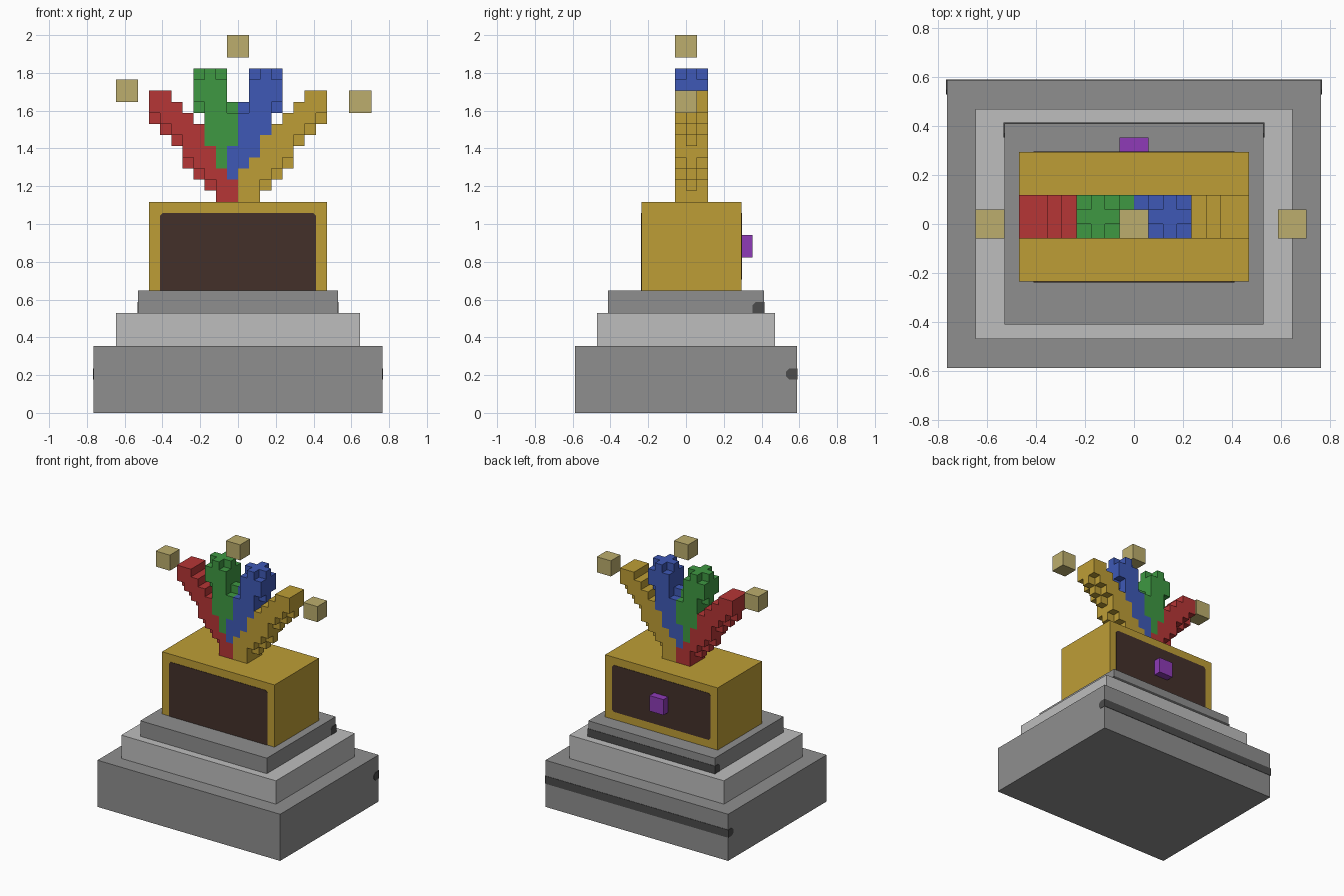
import bpy, bmesh
from mathutils import Vector

cube = bpy.data.objects.get("Cube")
if cube:
    bpy.data.objects.remove(cube, do_unlink=True)

U = 1 / 17      # size of one block
T = 0.003 / U   # plate thickness in blocks


def material(name, rgb):
    lin = [(c / 255 / 12.92 if c < 11 else ((c / 255 + 0.055) / 1.055) ** 2.4) for c in rgb] + [1]
    m = bpy.data.materials.new(name)
    m.use_nodes = True
    m.diffuse_color = lin
    m.node_tree.nodes["Principled BSDF"].inputs["Base Color"].default_value = lin
    return m


STONE = material("stone grey", (143, 143, 143))
PALE = material("pale grey", (190, 190, 190))
CHARCOAL = material("charcoal", (76, 76, 76))
GOLD = material("gold", (190, 158, 54))
BROWN = material("dark brown", (67, 48, 42))
RED = material("red", (182, 54, 54))
GREEN = material("green", (62, 152, 66))
BLUE = material("blue", (62, 89, 182))
SAND = material("sand", (188, 174, 109))
PURPLE = material("purple", (142, 59, 183))


def finish(name, bm, mat):
    bmesh.ops.recalc_face_normals(bm, faces=bm.faces)
    for v in bm.verts:
        v.co *= U
    me = bpy.data.meshes.new(name)
    bm.to_mesh(me)
    bm.free()
    me.materials.append(mat)
    ob = bpy.data.objects.new(name, me)
    bpy.context.collection.objects.link(ob)
    return ob


def box(name, lo, hi, mat):
    """Box between two corners, in blocks."""
    lo, hi = Vector(lo), Vector(hi)
    bm = bmesh.new()
    bmesh.ops.create_cube(bm, size=1)
    for v in bm.verts:
        v.co = (lo + hi) / 2 + v.co * (hi - lo)
    return finish(name, bm, mat)


def prism(name, outline, direction, mat):
    """Extrude a flat outline along a direction."""
    bm = bmesh.new()
    face = bm.faces.new([bm.verts.new(p) for p in outline])
    ext = bmesh.ops.extrude_face_region(bm, geom=[face])
    bmesh.ops.translate(bm, vec=direction, verts=[g for g in ext["geom"] if isinstance(g, bmesh.types.BMVert)])
    return finish(name, bm, mat)


# Stepped plinth
box("plinth_base", (-13, -10, 0), (13, 10, 6), STONE)
box("plinth_middle", (-11, -8, 6), (11, 8, 9), PALE)
box("plinth_top", (-9, -7, 9), (9, 7, 11), STONE)


# Dark bands along the back edge, wrapping round the ends
def band(name, half, back, z, low):
    x, y, c = half + T, back + T, 0.3
    profile = [(y, z), (y, z + 1), (back - 1 + c, z + 1), (back - 1, z + 1 - c)]
    profile += [(back - 1, z + c), (back - 1 + c, z)] if low else [(back - 1, z)]
    prism(name, [(-x, a, b) for a, b in profile], (2 * x, 0, 0), CHARCOAL)


band("base_band", 13, 10, 3, True)
band("top_band", 9, 7, 9, False)

# Golden case with dark panels front and back
box("case", (-8, -4, 11), (8, 5, 19), GOLD)


def panel(name, y, depth, z0, c0):
    c, w, z1 = 0.25, 7, 18
    pts = [(-w, z0 + c0), (-w, z1 - c), (-w + c, z1), (w - c, z1), (w, z1 - c), (w, z0 + c0)]
    if c0:
        pts += [(w - c0, z0), (-w + c0, z0)]
    prism(name, [(x, y, z) for x, z in pts], (0, depth, 0), BROWN)


panel("front_panel", -4, -T, 11, 0)
panel("back_panel", 5, T, 12, 0.25)
box("back_knob", (-1, 5, 14), (1, 6, 16), PURPLE)

# Floating cubes
for name, x, z in (("right_cube", -10, 28), ("top_cube", 0, 32), ("left_cube", 11, 27)):
    box(name, (x - 1, -1, z), (x + 1, 1, z + 2), SAND)

# Fan of four stalks: block cells mapped to a stalk name, later ones win
cells = {}


def outer_stalk(name, side):
    # (inner x, base z, width) of each stair step, mirrored by side
    for x0, z0, w in ((-1, 19, 3), (1, 20, 2), (2, 21, 2), (2, 22, 3),
                      (3, 23, 2), (4, 24, 2), (5, 25, 2), (6, 26, 2)):
        for x in range(x0, x0 + w):
            for z in range(z0, z0 + 3):
                if z0 == 19 and x + z < 19:
                    continue
                for y in (-1, 0, 1):
                    # lowest layer of each step is only the middle rib
                    if z == z0 and y != 0 and z0 > 19:
                        continue
                    if z > 19 and x < 0:
                        continue
                    cells[(x if side > 0 else -1 - x, y, z)] = name


def inner_stalk(name, side):
    # upright 3 x 3 columns with the corners cut at both ends
    for x0, z0, z1 in ((-1, 20, 25), (0, 23, 28), (1, 27, 31)):
        for x in range(x0, x0 + 3):
            for y in (-1, 0, 1):
                for z in range(z0, z1):
                    if z in (z0, z1 - 1) and x != x0 + 1 and y != 0:
                        continue
                    if z < 22 and x - x0 > z - 20:
                        continue
                    cells[(x if side > 0 else -1 - x, y, z)] = name


outer_stalk("red_stalk", -1)
inner_stalk("green_stalk", -1)
inner_stalk("blue_stalk", 1)
outer_stalk("gold_stalk", 1)


def build_stalk(name, mat):
    """Skin a stalk's cells, leaving out faces hidden by neighbours."""
    bm = bmesh.new()
    for cell in [c for c, n in cells.items() if n == name]:
        centre = Vector(cell) + Vector((0.5, 0.5, 0.5))
        for axis in range(3):
            for s in (-1, 1):
                n = Vector((0, 0, 0))
                n[axis] = s
                if tuple(int(round(v)) for v in Vector(cell) + n) in cells:
                    continue
                a, b = Vector((0, 0, 0)), Vector((0, 0, 0))
                a[(axis + 1) % 3] = 0.5
                b[(axis + 2) % 3] = 0.5 * s
                mid = centre + n * 0.5
                bm.faces.new([bm.verts.new(mid + p) for p in (-a - b, a - b, a + b, b - a)])
    bmesh.ops.remove_doubles(bm, verts=bm.verts, dist=0.01)
    finish(name, bm, mat)


for name, mat in (("red_stalk", RED), ("green_stalk", GREEN), ("blue_stalk", BLUE), ("gold_stalk", GOLD)):
    build_stalk(name, mat)
